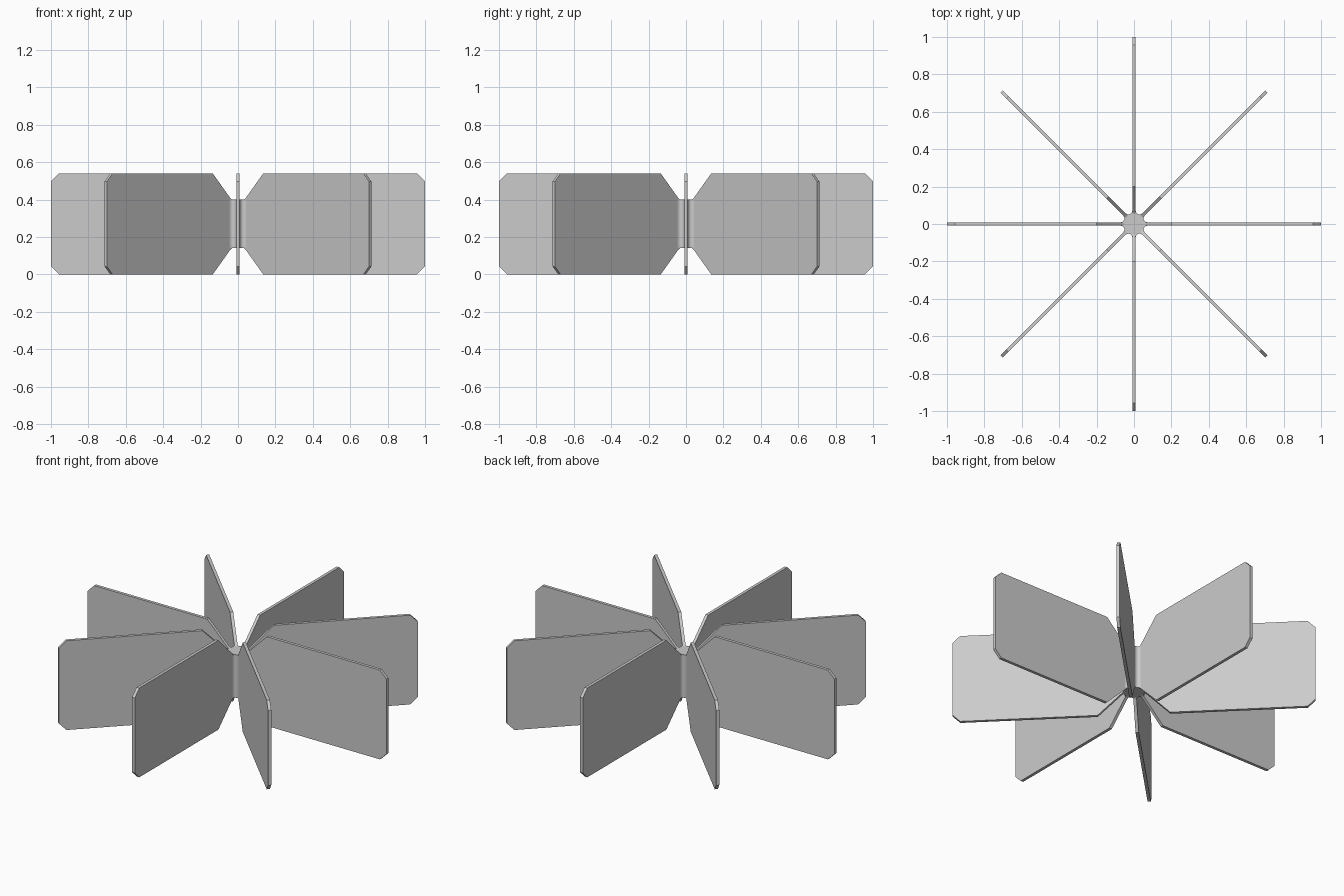
import bpy, bmesh
from math import radians, sin, cos, pi
from mathutils import Matrix, Vector

cube = bpy.data.objects.get("Cube")
if cube:
    bpy.data.objects.remove(cube, do_unlink=True)

BLADES = 8
THICK = 0.018
MID = 0.27          # half the height
HUB_HALF = 0.13     # half the hub height
STEP = 2 * pi / BLADES

grey = bpy.data.materials.new("plain grey")
grey.use_nodes = True
grey.diffuse_color = (0.6, 0.6, 0.6, 1)
grey.node_tree.nodes["Principled BSDF"].inputs["Base Color"].default_value = (0.6, 0.6, 0.6, 1)


def extruded(name, outline, direction, matrix=Matrix()):
    """Solid made by sweeping a closed outline along a direction."""
    bm = bmesh.new()
    face = bm.faces.new([bm.verts.new(p) for p in outline])
    swept = bmesh.ops.extrude_face_region(bm, geom=[face], use_keep_orig=True)
    moved = [g for g in swept["geom"] if isinstance(g, bmesh.types.BMVert)]
    bmesh.ops.translate(bm, verts=moved, vec=direction)
    bmesh.ops.recalc_face_normals(bm, faces=bm.faces)
    bm.transform(matrix)
    mesh = bpy.data.meshes.new(name)
    bm.to_mesh(mesh)
    bm.free()
    mesh.materials.append(grey)
    obj = bpy.data.objects.new(name, mesh)
    bpy.context.collection.objects.link(obj)
    bpy.ops.object.select_all(action='DESELECT')
    obj.select_set(True)
    bpy.context.view_layer.objects.active = obj
    bpy.ops.object.shade_smooth_by_angle(angle=radians(30))
    return obj


# Blades: chamfered outer corners, ramps curving down to the hub
upper = [(0.045, 0.129), (0.053, 0.13), (0.06, 0.133), (0.067, 0.138),
         (0.2, MID), (0.957, MID), (1.0, 0.227)]
profile = upper + [(r, -z) for r, z in reversed(upper)]
outline = [(r, -THICK / 2, MID + z) for r, z in profile]
for i in range(BLADES):
    extruded(f"blade_{i + 1}", outline, Vector((0, THICK, 0)),
             Matrix.Rotation(i * STEP, 4, 'Z'))

# Hub: a short column with a concave fillet between each pair of blades
centre = 0.078
radius = centre * sin(STEP / 2) - THICK / 2
sweep = pi / 2 - STEP / 2
SEGMENTS = 8
section = []
for i in range(BLADES):
    mid = (i + 0.5) * STEP
    for k in range(SEGMENTS + 1):
        a = mid + pi + sweep * (1 - 2 * k / SEGMENTS)
        section.append((centre * cos(mid) + radius * cos(a),
                        centre * sin(mid) + radius * sin(a), MID - HUB_HALF))
extruded("hub", section, Vector((0, 0, 2 * HUB_HALF)))
